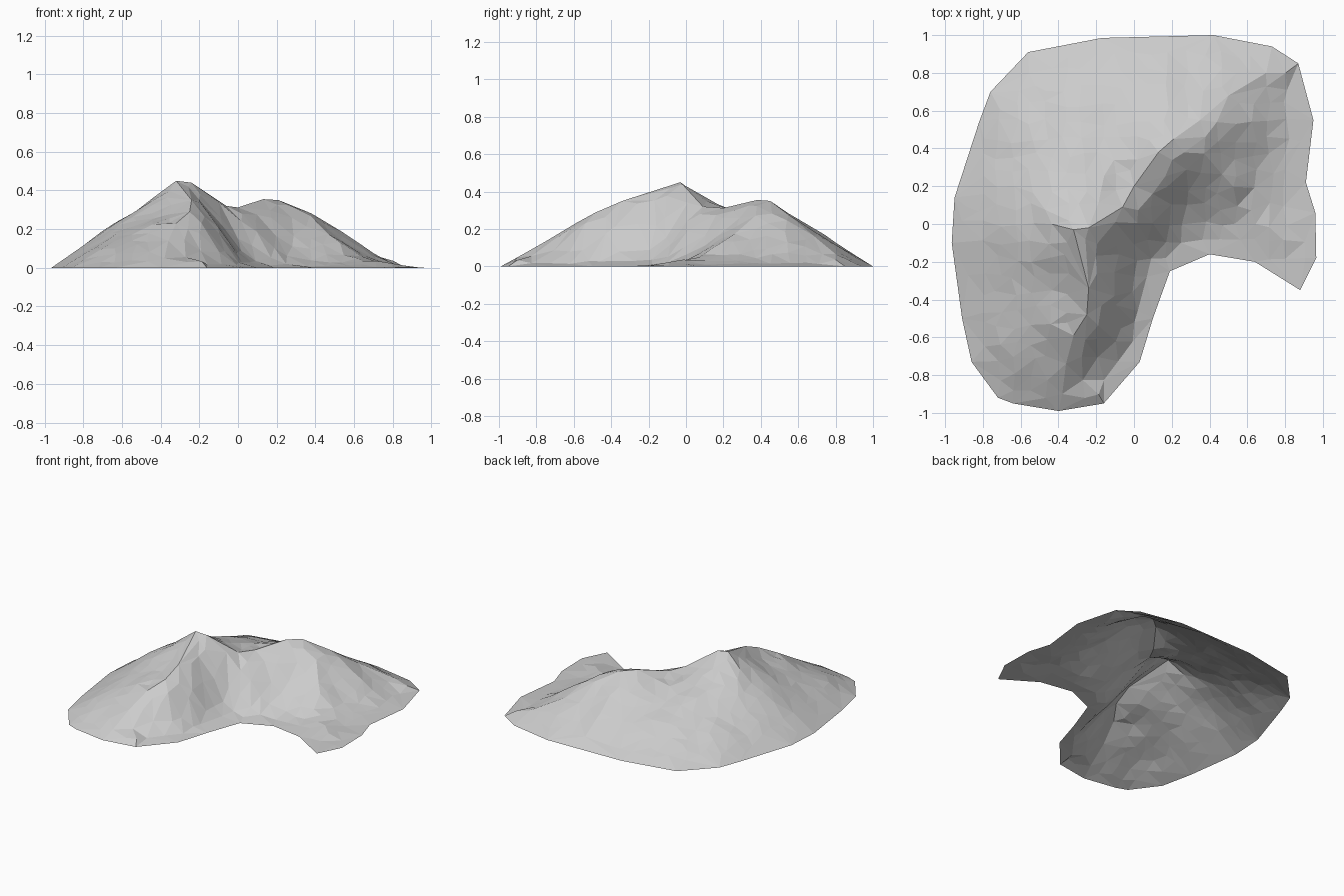
import bpy
import bmesh
import random
from mathutils import Vector, noise
from mathutils.geometry import delaunay_2d_cdt, intersect_point_line

cube = bpy.data.objects.get("Cube")
if cube:
    bpy.data.objects.remove(cube, do_unlink=True)
random.seed(4)

# Shoreline of the hill, clockwise from the back
OUTLINE = [(-.56, .91), (-.17, .985), (.42, 1), (.73, .94), (.87, .85),
           (.95, .55), (.91, .22), (.96, .06), (.965, -.18), (.88, -.35),
           (.64, -.2), (.4, -.16), (.19, -.25), (.1, -.5), (.03, -.73),
           (-.16, -.95), (-.4, -.99), (-.64, -.95), (-.72, -.92),
           (-.86, -.73), (-.91, -.5), (-.965, -.1), (-.95, .14),
           (-.82, .54), (-.76, .7)]

# Crest line with heights, from the front spur over both summits to the back
CREST = [(-.38, -.9, .045), (-.36, -.74, .13), (-.32, -.59, .23),
         (-.25, -.48, .29), (-.24, -.34, .35), (-.32, -.03, .45),
         (-.24, -.02, .44), (-.06, .09, .32), (0, .2, .312),
         (.13, .38, .355), (.21, .45, .35), (.35, .55, .275),
         (.5, .68, .16), (.7, .8, .065)]

SPACING = .09      # terrain cell size
ROUGHNESS = .025

shore = [Vector(p) for p in OUTLINE]
crest = [Vector(p) for p in CREST]
spans = list(zip(crest, crest[1:]))


def nearest(p, a, b):
    """Closest point on a flat segment: its distance and fraction."""
    t = min(max(intersect_point_line(p, a, b)[1], 0), 1)
    return (a.lerp(b, t) - p).length, t


def shore_distance(p):
    return min(nearest(p, a, b)[0] for a, b in zip(shore, shore[1:] + shore[:1]))


def crest_distance(p):
    return min(nearest(p, a.xy, b.xy)[0] for a, b in spans)


def inside(p):
    hit = False
    for a, b in zip(shore, shore[1:] + shore[:1]):
        if (a.y > p.y) != (b.y > p.y):
            if p.x < a.x + (p.y - a.y) * (b.x - a.x) / (b.y - a.y):
                hit = not hit
    return hit


def on_bay_side(p):
    """True to the east of the crest line."""
    for a, b in spans:
        if a.y <= p.y <= b.y:
            return p.x > a.x + (p.y - a.y) * (b.x - a.x) / (b.y - a.y)
    return False


def height(p):
    """Straight slope outside; blunt top, steep face and low apron by the bay."""
    to_shore = shore_distance(p)
    if to_shore < .001:
        return 0
    bay = on_bay_side(p)
    best = 0
    for a, b in spans:
        to_crest, t = nearest(p, a.xy, b.xy)
        share = to_shore / (to_shore + to_crest)
        if bay:
            share = (share * share * (3 - 2 * share)) ** 1.45
            # Keep a little of the straight slope so the apron rises gently
            share = share * .9 + .1 * to_shore / (to_shore + to_crest)
        best = max(best, a.lerp(b, t).z * share)
    bump = noise.noise(Vector((p.x, p.y, 0)) * 5) * ROUGHNESS
    return max(best + bump * min(1, crest_distance(p) * 5, to_shore * 5), .004)


# Scatter terrain points on a loosened grid, keeping clear of crest and shore
points = shore + [c.xy for c in crest]
steps = int(1 / SPACING) + 1
for i in range(-steps, steps + 1):
    for j in range(-steps, steps + 1):
        p = Vector((i, j)) * SPACING
        p += Vector((random.uniform(-1, 1), random.uniform(-1, 1))) * SPACING * .25
        if inside(p) and min(crest_distance(p), shore_distance(p)) > SPACING * .5:
            points.append(p)

# Triangulate with the shore as border and the crest as hard edges
n = len(shore)
crest_edges = [(n + i, n + i + 1) for i in range(len(spans))]
flat, _, faces, *_ = delaunay_2d_cdt(points, crest_edges, [list(range(n))], 1, 1e-5)

mesh = bpy.data.meshes.new("hill")
mesh.from_pydata([(p.x, p.y, height(p)) for p in flat], [], faces)
bm = bmesh.new()
bm.from_mesh(mesh)
for face in bm.faces:
    face.normal_update()
    if face.normal.z < 0:
        face.normal_flip()
    face.smooth = False
bm.to_mesh(mesh)
bm.free()
hill = bpy.data.objects.new("hill", mesh)
bpy.context.collection.objects.link(hill)

# Plain stone colour
stone = bpy.data.materials.new("light_grey_stone")
stone.use_nodes = True
colour = (.6, .6, .6, 1)
stone.diffuse_color = colour
stone.node_tree.nodes["Principled BSDF"].inputs["Base Color"].default_value = colour
mesh.materials.append(stone)
